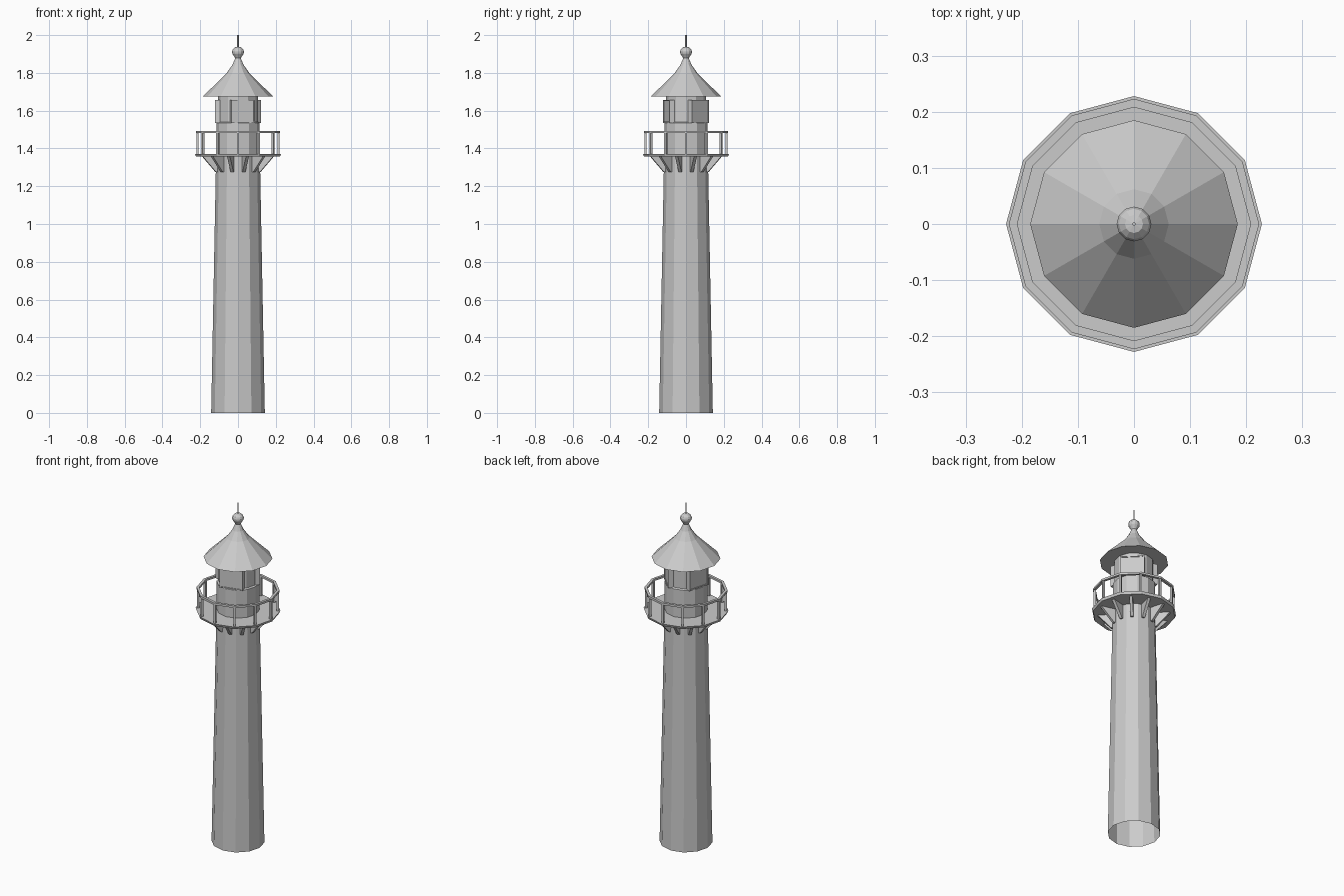
import bpy, bmesh
from math import sin, cos, pi, radians
from mathutils import Matrix, Vector

if "Cube" in bpy.data.objects:
    bpy.data.objects.remove(bpy.data.objects["Cube"])

N = 12


def finish(name, bm, recalc=True):
    if recalc:
        bmesh.ops.recalc_face_normals(bm, faces=bm.faces)
    me = bpy.data.meshes.new(name)
    bm.to_mesh(me)
    bm.free()
    ob = bpy.data.objects.new(name, me)
    bpy.context.collection.objects.link(ob)
    return ob


def lathe(name, profile, sides=N, closed=False):
    """Revolve (radius, z) points listed bottom to top into a faceted shell."""
    bm = bmesh.new()
    rings = []
    for r, z in profile:
        if r == 0:
            rings.append([bm.verts.new((0, 0, z))] * sides)
        else:
            rings.append([bm.verts.new((r * cos(2 * pi * i / sides), r * sin(2 * pi * i / sides), z))
                          for i in range(sides)])
    pairs = list(zip(rings, rings[1:]))
    if closed:
        pairs.append((rings[-1], rings[0]))
    for a, b in pairs:
        for i in range(sides):
            j = (i + 1) % sides
            quad = list(dict.fromkeys([a[i], a[j], b[j], b[i]]))
            bm.faces.new(quad)
    return finish(name, bm, closed)


def add_box(bm, x, y, z, angle):
    """Box spanning the x (outward), y and z ranges, turned about the z axis."""
    size = [b - a for a, b in (x, y, z)]
    mid = [(a + b) / 2 for a, b in (x, y, z)]
    mat = Matrix.Rotation(angle, 4, 'Z') @ Matrix.Translation(mid) @ Matrix.Diagonal((*size, 1))
    bmesh.ops.create_cube(bm, size=1, matrix=mat)


# Tapered tower, open underneath
lathe("tower", [(0.142, 0), (0.116, 1.36)])

# Gallery deck
lathe("gallery_deck", [(0.1, 1.357), (0.222, 1.357), (0.228, 1.371), (0.1, 1.371)], closed=True)

# Lantern room: wider lower wall and narrower upper wall
lathe("lantern_room", [(0.115, 1.37), (0.115, 1.535), (0.106, 1.54), (0.106, 1.68)])

# Triangular brackets under the deck, one per tower face
bm = bmesh.new()
for i in range(N):
    rot = Matrix.Rotation(radians(15 + 30 * i), 4, 'Z')
    pts = [(0.105, 1.275), (0.122, 1.275), (0.195, 1.358), (0.105, 1.358)]
    sides = [[bm.verts.new(rot @ Vector((x, y, z))) for x, z in pts] for y in (-0.008, 0.008)]
    bm.faces.new(sides[0])
    bm.faces.new(sides[1][::-1])
    for k in range(4):
        m = (k + 1) % 4
        bm.faces.new([sides[0][k], sides[1][k], sides[1][m], sides[0][m]])
finish("gallery_brackets", bm)

# Railing posts at the deck corners, and the hand rail
bm = bmesh.new()
for i in range(N):
    add_box(bm, (0.208, 0.220), (-0.006, 0.006), (1.37, 1.485), radians(30 * i))
finish("railing_posts", bm)
lathe("hand_rail", [(0.208, 1.481), (0.223, 1.481), (0.223, 1.493), (0.208, 1.493)], closed=True)

# Three framed lantern windows
frame, pane = bmesh.new(), bmesh.new()
for deg in (-75, 45, 165):
    a = radians(deg)
    for s in (-1, 1):
        add_box(frame, (0.075, 0.109), sorted((s * 0.058, s * 0.065)), (1.535, 1.657), a)
    for z in (1.535, 1.65):
        add_box(frame, (0.075, 0.109), (-0.058, 0.058), (z, z + 0.007), a)
    add_box(pane, (0.075, 0.105), (-0.058, 0.058), (1.542, 1.65), a)
finish("window_frames", frame)
finish("window_panes", pane)

# Flared roof with a flat underside
lathe("roof", [(0, 1.676), (0.185, 1.676), (0.062, 1.797), (0.03, 1.842), (0.016, 1.875), (0.014, 1.89)])

# Ball finial and lightning rod
lathe("finial_ball", [(0.014, 1.875), (0.02, 1.886), (0.029, 1.9), (0.031, 1.907), (0.031, 1.915),
                      (0.027, 1.925), (0.016, 1.935), (0, 1.938)])
lathe("lightning_rod", [(0.004, 1.93), (0.004, 2.0), (0, 2.0)], 4)
